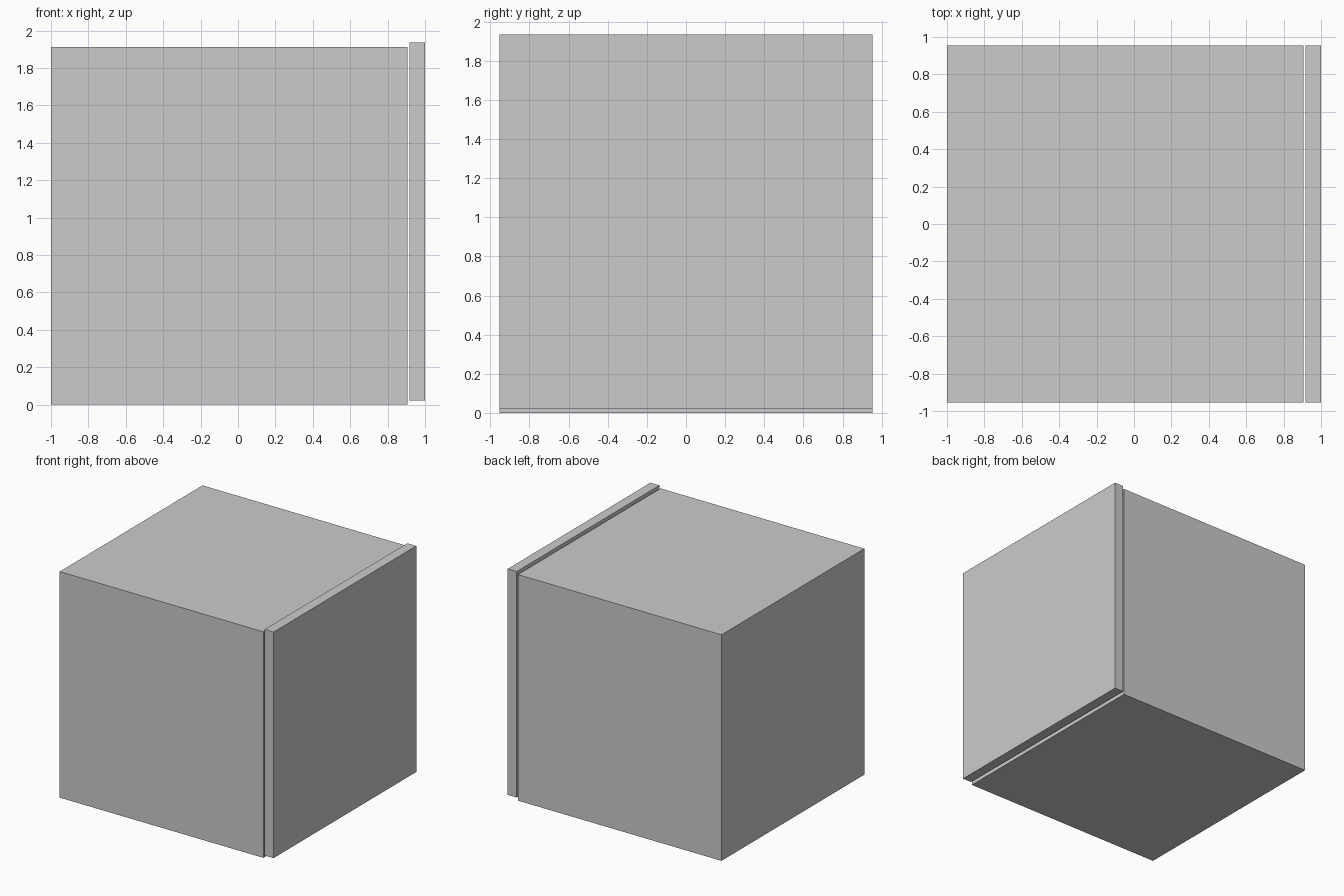
import bpy

if "Cube" in bpy.data.objects:
    bpy.data.objects.remove(bpy.data.objects["Cube"])


def box(name, x, y, z):
    """Axis-aligned box from (min, max) ranges."""
    spans = (x, y, z)
    bpy.ops.mesh.primitive_cube_add(size=1, location=[(a + b) / 2 for a, b in spans])
    obj = bpy.context.object
    obj.name = name
    obj.scale = [b - a for a, b in spans]
    bpy.ops.object.transform_apply(location=False, rotation=False, scale=True)
    return obj


DEPTH = (-0.954, 0.954)

# Main cube body
box("cabinet_body", (-1.0, 0.906), DEPTH, (0.0, 1.912))

# Slab on the right side, slightly raised and separated by a thin gap
box("door_panel", (0.916, 1.0), DEPTH, (0.023, 1.935))
